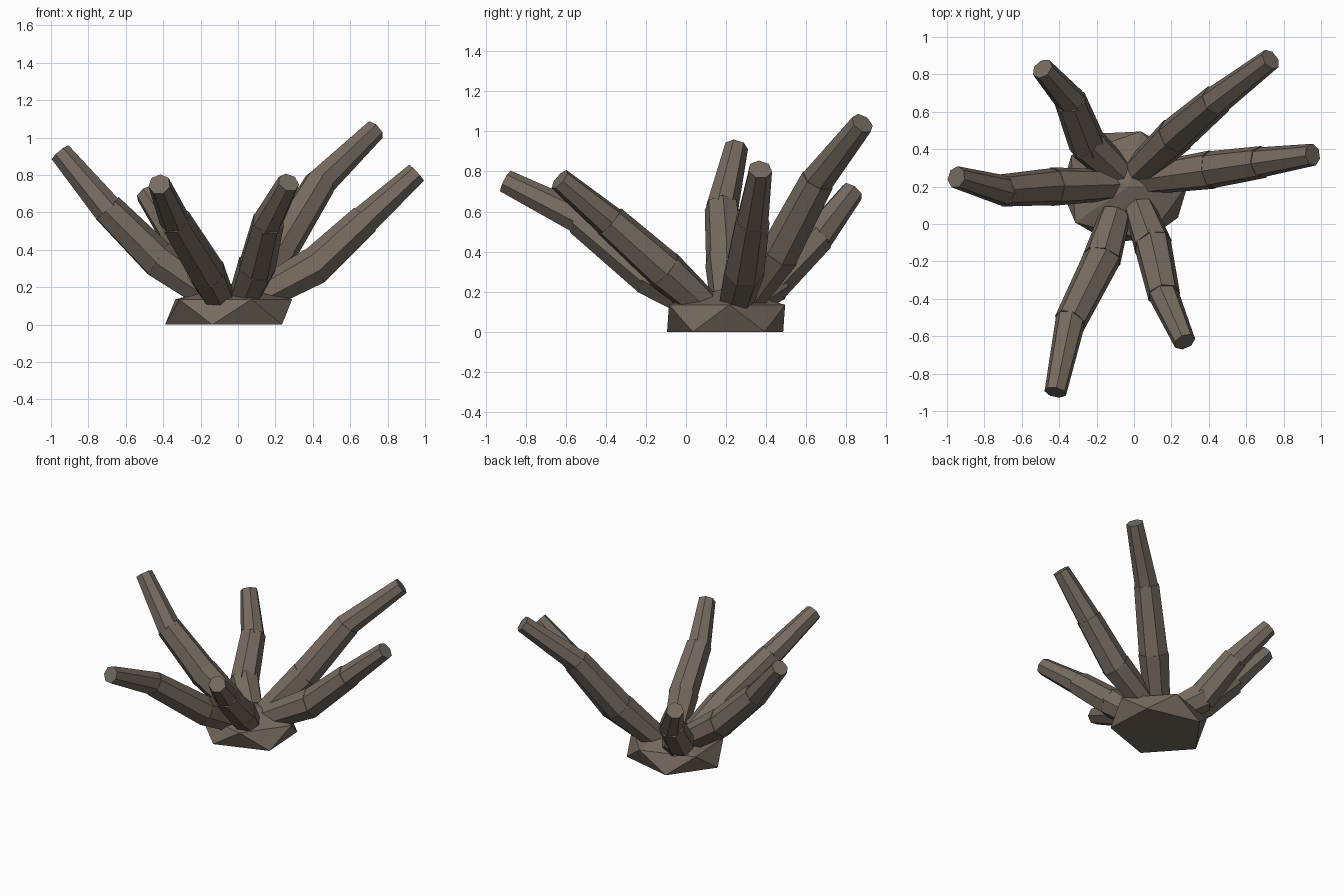
import bpy, bmesh, math
from mathutils import Vector

cube = bpy.data.objects.get("Cube")
if cube:
    bpy.data.objects.remove(cube, do_unlink=True)

bark = bpy.data.materials.new("grey_brown_bark")
bark.use_nodes = True
color = (0.18, 0.145, 0.115, 1)
bark.diffuse_color = color
bark.node_tree.nodes["Principled BSDF"].inputs["Base Color"].default_value = color

SIDES = 7


def add_object(name, bm):
    bmesh.ops.recalc_face_normals(bm, faces=bm.faces)
    mesh = bpy.data.meshes.new(name)
    bm.to_mesh(mesh)
    bm.free()
    mesh.materials.append(bark)
    obj = bpy.data.objects.new(name, mesh)
    bpy.context.collection.objects.link(obj)
    return obj


def add_segment(bm, start, end, r_start, r_end):
    """Capped tapered prism between two points."""
    axis = (end - start).normalized()
    side = axis.cross(Vector((0, 0, 1))).normalized()
    up = side.cross(axis)
    rings = []
    for centre, radius in ((start, r_start), (end, r_end)):
        ring = []
        for i in range(SIDES):
            a = math.tau * i / SIDES + math.pi / 2
            ring.append(bm.verts.new(centre + radius * (math.cos(a) * side + math.sin(a) * up)))
        rings.append(ring)
    low, high = rings
    for i in range(SIDES):
        j = (i + 1) % SIDES
        bm.faces.new((low[i], low[j], high[j], high[i]))
    bm.faces.new(low[::-1])
    bm.faces.new(high)


# Faceted root: two twisted pentagons and a low apex
bm = bmesh.new()
centre = Vector((-0.05, 0.2, 0))


def pentagon(first_angle, z):
    ring = []
    for i in range(5):
        a = math.radians(first_angle + 72 * i)
        offset = Vector((0.34 * math.cos(a), 0.305 * math.sin(a), z))
        ring.append(bm.verts.new(centre + offset))
    return ring


lower, upper = pentagon(-105, 0), pentagon(-69, 0.135)
apex = bm.verts.new(centre + Vector((0.02, 0, 0.22)))
bm.faces.new(lower[::-1])
for i in range(5):
    j = (i + 1) % 5
    bm.faces.new((lower[i], lower[j], upper[i]))
    bm.faces.new((lower[j], upper[j], upper[i]))
    bm.faces.new((upper[i], upper[j], apex))
add_object("root_base", bm)

# Branch centre lines: base, lower joint, upper joint, tip
branches = {
    "right_branch": [(-0.1, 0.21, 0.12), (-0.43, 0.2, 0.35), (-0.7, 0.18, 0.62), (-0.95, 0.25, 0.92)],
    "back_right_branch": [(-0.07, 0.26, 0.12), (-0.25, 0.43, 0.25), (-0.34, 0.66, 0.48), (-0.49, 0.83, 0.7)],
    "front_right_branch": [(-0.1, 0.05, 0.14), (-0.17, -0.18, 0.28), (-0.34, -0.52, 0.56), (-0.42, -0.9, 0.75)],
    "front_left_branch": [(0.03, 0.08, 0.14), (0.1, -0.11, 0.31), (0.16, -0.38, 0.55), (0.27, -0.63, 0.76)],
    "left_branch": [(0.06, 0.24, 0.12), (0.41, 0.29, 0.31), (0.68, 0.33, 0.56), (0.955, 0.37, 0.81)],
    "back_left_branch": [(0.02, 0.28, 0.13), (0.22, 0.47, 0.4), (0.44, 0.66, 0.76), (0.73, 0.88, 1.04)],
}
radii = [(0.085, 0.106), (0.102, 0.088), (0.083, 0.06)]

for name, path in branches.items():
    bm = bmesh.new()
    points = [Vector(p) for p in path]
    for k, (r_start, r_end) in enumerate(radii):
        a, b = points[k], points[k + 1]
        # Sink each segment slightly into the one below
        start = a - (b - a).normalized() * (0.02 if k else 0)
        add_segment(bm, start, b, r_start, r_end)
    add_object(name, bm)
